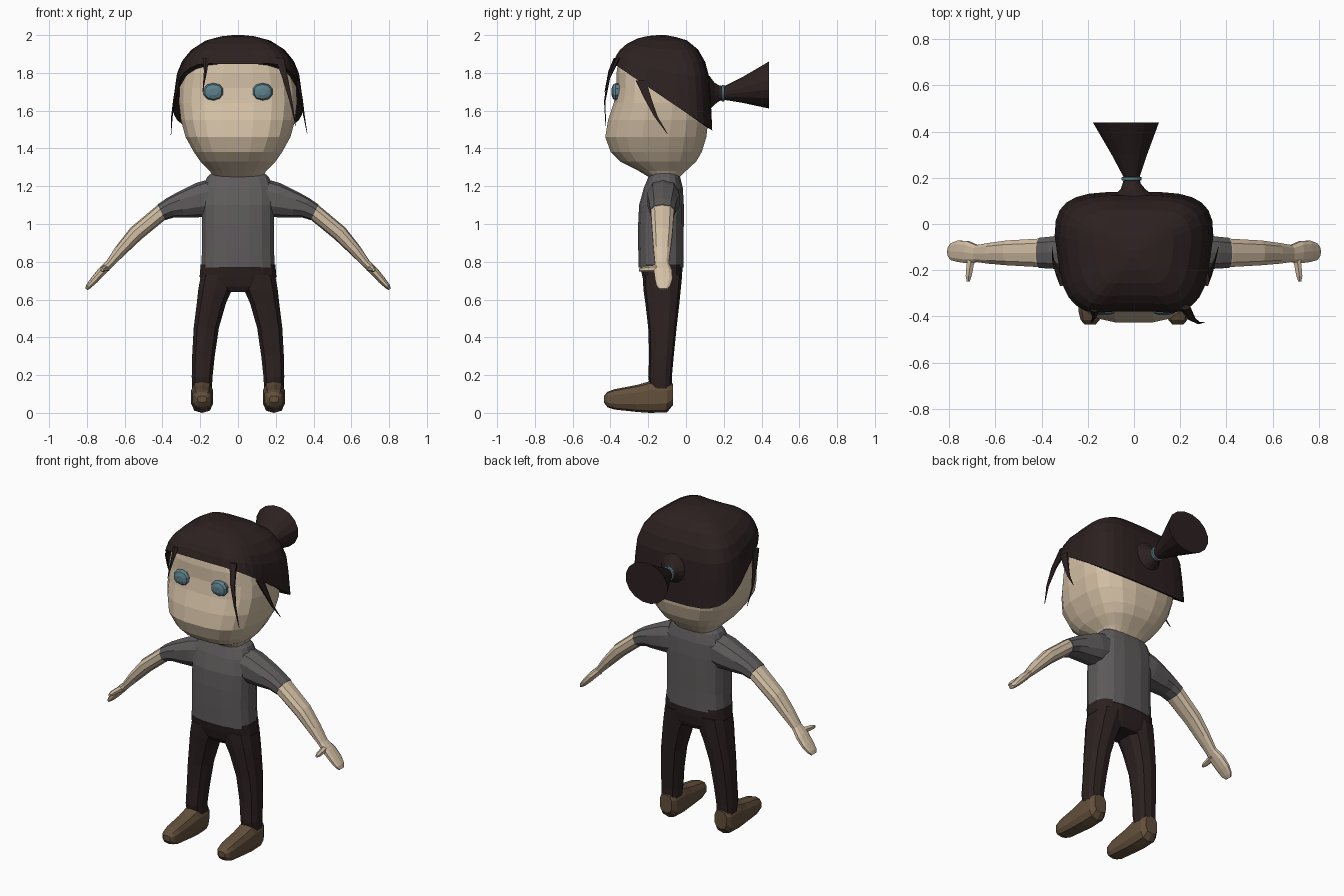
import bpy, bmesh, math
from mathutils import Vector


def material(name, rgb):
    m = bpy.data.materials.new(name)
    m.diffuse_color = (*rgb, 1)
    return m


SKIN = material("skin", (0.66, 0.53, 0.38))
DARK = material("dark_brown", (0.026, 0.015, 0.015))
SHIRT = material("grey_cloth", (0.115, 0.105, 0.107))
LEATHER = material("brown_leather", (0.125, 0.08, 0.045))
BLUE = material("blue_grey", (0.11, 0.22, 0.26))
X, Y, Z = Vector((1, 0, 0)), Vector((0, 1, 0)), Vector((0, 0, 1))


def unit(a, n):
    """Point on a unit superellipse of exponent n."""
    c, s = math.cos(a), math.sin(a)
    return (math.copysign(abs(c) ** (2 / n), c), math.copysign(abs(s) ** (2 / n), s))


def ring(center, u, v, n=2, sides=12):
    pts = [unit(math.tau * (i + 0.5) / sides, n) for i in range(sides)]
    return [Vector(center) + u * a + v * b for a, b in pts]


def loft(name, rings, mat):
    """Skin a list of equal rings and cap both ends."""
    bm = bmesh.new()
    vs = [[bm.verts.new(p) for p in r] for r in rings]
    k = len(vs[0])
    for a, b in zip(vs, vs[1:]):
        for i in range(k):
            bm.faces.new((a[i], a[(i + 1) % k], b[(i + 1) % k], b[i]))
    bm.faces.new(vs[0])
    bm.faces.new(vs[-1])
    bmesh.ops.recalc_face_normals(bm, faces=bm.faces)
    me = bpy.data.meshes.new(name)
    bm.to_mesh(me)
    bm.free()
    me.materials.append(mat)
    ob = bpy.data.objects.new(name, me)
    bpy.context.collection.objects.link(ob)
    return ob


def stack(name, rows, mat, n, sides):
    """Vertical loft; rows are z, centre x, half width, front y, back y."""
    loft(name, [ring((cx, (f + b) / 2, z), X * hx, Y * ((b - f) / 2), n, sides)
                for z, cx, hx, f, b in rows], mat)


# Head
stack("head", [
    (1.25, 0, .13, -.20, -.03), (1.28, 0, .15, -.25, 0), (1.33, 0, .20, -.35, .055),
    (1.38, 0, .235, -.40, .085), (1.46, 0, .28, -.43, .11), (1.55, 0, .305, -.415, .12),
    (1.64, 0, .315, -.385, .11), (1.72, 0, .312, -.37, .10), (1.80, 0, .295, -.37, .08),
    (1.86, 0, .265, -.36, .05), (1.92, 0, .18, -.28, 0), (1.95, 0, .10, -.2, -.06)],
    SKIN, 2.8, 20)

# Shirt body and hips
stack("shirt", [
    (.77, 0, .198, -.252, -.012), (.88, 0, .192, -.255, -.012), (1.0, 0, .192, -.255, -.01),
    (1.1, 0, .195, -.25, -.01), (1.19, 0, .19, -.225, -.015), (1.25, 0, .165, -.2, -.03),
    (1.275, 0, .135, -.185, -.045)], SHIRT, 2.8, 16)
stack("hips", [
    (.64, 0, .10, -.20, -.04), (.67, 0, .18, -.218, -.028), (.72, 0, .206, -.232, -.02),
    (.785, 0, .20, -.245, -.016)], DARK, 3, 16)

for side, s in (("left", -1), ("right", 1)):
    # Trouser legs
    stack(side + "_leg", [
        (.13, s * .19, .054, -.19, -.075), (.19, s * .19, .057, -.20, -.075),
        (.30, s * .183, .062, -.195, -.065), (.45, s * .168, .069, -.20, -.05),
        (.58, s * .141, .08, -.215, -.035), (.65, s * .122, .092, -.225, -.028),
        (.73, s * .105, .095, -.23, -.02)], DARK, 2.8, 10)

    # Shoes: rows are y, bottom z, top z, half width
    loft(side + "_shoe", [ring((s * .19, y, (lo + hi) / 2), X * w, Z * ((hi - lo) / 2), 2.8, 10)
         for y, lo, hi, w in [(-.07, .04, .155, .042), (-.10, .003, .165, .058),
                              (-.19, 0, .168, .06), (-.26, .005, .148, .055),
                              (-.38, .018, .125, .052), (-.415, .03, .112, .043),
                              (-.435, .055, .09, .025)]], LEATHER)

    # Arms: rows are x, z, thickness, centre y, half depth
    def limb(name, rows, mat):
        rings = []
        for i, (x, z, t, y, d) in enumerate(rows):
            a, b = rows[max(i - 1, 0)], rows[min(i + 1, len(rows) - 1)]
            nrm = Vector((-(b[1] - a[1]) * s, 0, b[0] - a[0])).normalized()
            rings.append(ring((s * x, y, z), Y * d, nrm * t, 2.4, 10))
        loft(name, rings, mat)

    limb(side + "_sleeve", [(.11, 1.145, .10, -.12, .085), (.20, 1.127, .093, -.12, .088),
         (.30, 1.102, .07, -.122, .078), (.355, 1.087, .055, -.124, .072),
         (.405, 1.062, .046, -.125, .068)], SHIRT)
    limb(side + "_forearm_and_hand", [
        (.38, 1.08, .042, -.125, .064), (.405, 1.062, .043, -.125, .064),
        (.54, .95, .042, -.125, .056), (.62, .862, .033, -.127, .047),
        (.68, .79, .022, -.128, .038), (.72, .75, .023, -.122, .05),
        (.76, .705, .02, -.118, .048), (.79, .672, .015, -.12, .038),
        (.803, .655, .008, -.12, .022)], SKIN)
    thumb = [(.70, -.13, .765, .022), (.71, -.18, .763, .018),
             (.716, -.225, .76, .015), (.718, -.248, .757, .008)]
    loft(side + "_thumb", [ring((s * x, y, z), X * r, Z * r, 2, 6) for x, y, z, r in thumb], SKIN)

    # Eyes
    loft(side + "_eye", [ring((s * .13, y, 1.70), X * .054 * k, Z * .046 * k, 2.3, 10)
         for y, k in [(-.33, .9), (-.372, 1), (-.386, .85), (-.394, .4)]], BLUE)

# Hair cap: slanted hem, low at the back; rows are radius, front drop, back drop
ROWS = [(.08, .0, .0), (.28, .03, .02), (.50, .12, .055), (.72, .31, .15), (.86, .52, .28),
        (.94, .72, .44), (.97, .86, .66), (1, 1, 1), (.9, 1, .97)]
hair = []
for r, front, back in ROWS:
    pts = []
    for i in range(28):
        px, py = unit(math.tau * (i + .5) / 28, 3.6)
        y = -.13 + .27 * py
        x = px * (.333 - .035 * max(-py, 0) + .02 * max(py + .3, 0))
        if py < -.5:
            y += .035 * max(0, 1 - abs(x) / .2)      # dip above the forehead
        hem = 1.86 - (y + .40) / .54 * .365
        k = (py + 1) / 2
        drop = (front * (1 - k) + back * k) * (2.0 - hem)
        pts.append((x * r, -.13 + (y + .13) * r, 2.0 - drop))
    hair.append(pts)
loft("hair_cap", hair, DARK)

# Ponytail and its tie: rows are x, y, z, half width, half height
loft("ponytail", [ring((x, y, z), X * w, Z * h, 2, 16) for x, y, z, w, h in [
    (0, .07, 1.70, .13, .13), (0, .125, 1.695, .085, .09), (-.004, .15, 1.69, .055, .06),
    (-.01, .175, 1.692, .04, .043), (-.01, .20, 1.693, .034, .036),
    (-.02, .30, 1.71, .078, .07), (-.035, .44, 1.736, .146, .127)]], DARK)
loft("hair_tie", [ring((-.01, y, 1.693), X * r, Z * r, 2, 16)
     for y, r in [(.187, .036), (.19, .044), (.202, .044), (.205, .036)]], BLUE)

# Loose strands: points from root to tip, then half width along the surface
for name, pts, axis, w in [
        ("left_fringe_strand", [(-.17, -.37, 1.88), (-.172, -.405, 1.81), (-.187, -.43, 1.70)], X, .02),
        ("right_fringe_strand", [(.22, -.36, 1.88), (.25, -.41, 1.77), (.28, -.43, 1.65),
                                 (.306, -.425, 1.52)], X, .026),
        ("left_side_strand", [(-.315, -.24, 1.76), (-.335, -.20, 1.66), (-.35, -.16, 1.57),
                              (-.355, -.10, 1.47)], Y, .032),
        ("right_side_strand", [(.315, -.24, 1.76), (.335, -.20, 1.66), (.35, -.16, 1.57),
                               (.366, -.10, 1.48)], Y, .032)]:
    other = Y if axis is X else X
    last = len(pts) - 1
    loft(name, [ring(p, axis * w * max(1 - i / last, .06), other * .012 * max(1 - i / last, .1), 2, 6)
                for i, p in enumerate(pts)], DARK)
